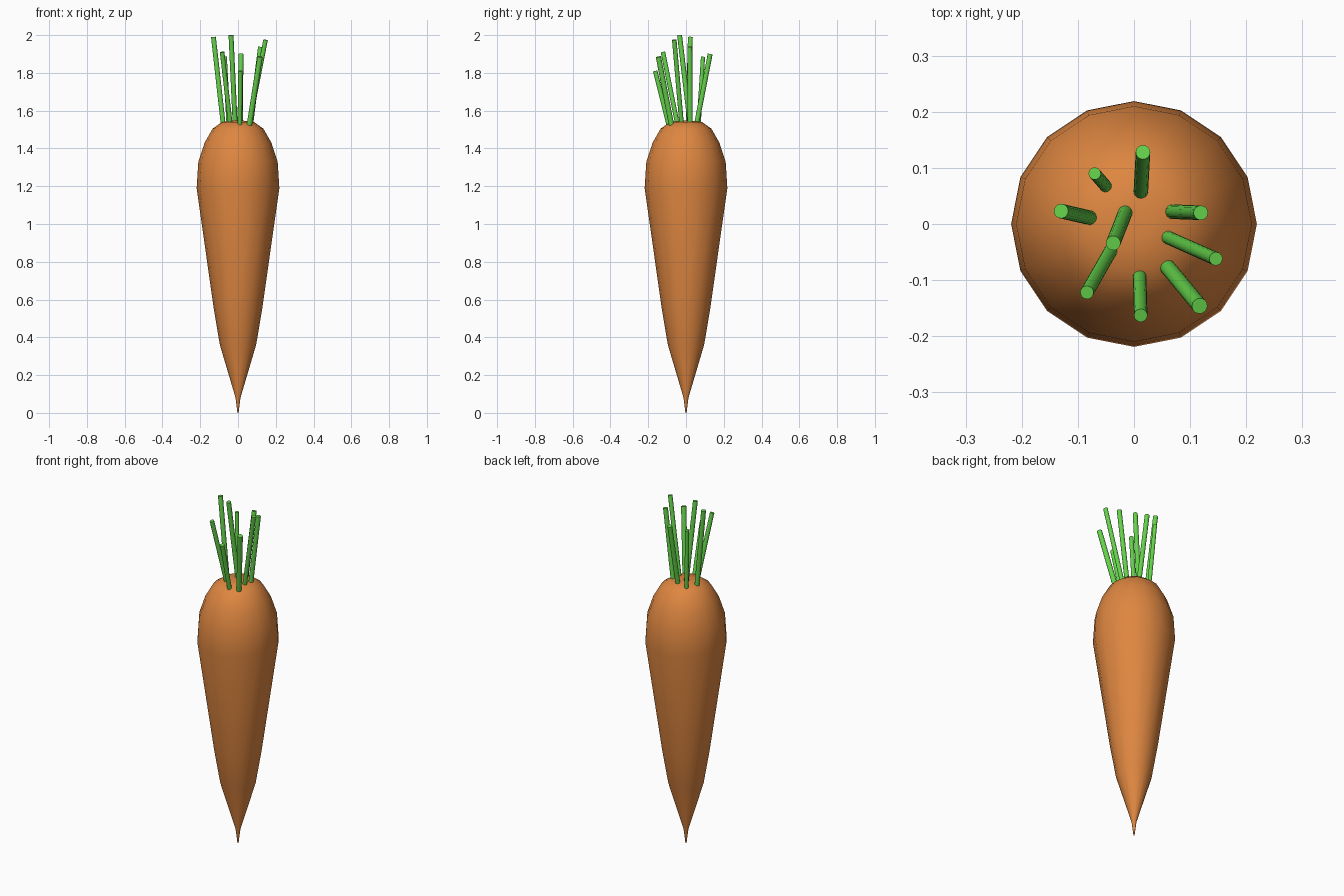
import bpy, bmesh, math
from mathutils import Vector

cube = bpy.data.objects.get("Cube")
if cube:
    bpy.data.objects.remove(cube, do_unlink=True)


def make_material(name, rgb):
    mat = bpy.data.materials.new(name)
    mat.use_nodes = True
    mat.diffuse_color = (*rgb, 1)
    mat.node_tree.nodes["Principled BSDF"].inputs["Base Color"].default_value = (*rgb, 1)
    return mat


def finish(name, bm, mat, angle):
    bmesh.ops.recalc_face_normals(bm, faces=bm.faces)
    mesh = bpy.data.meshes.new(name)
    bm.to_mesh(mesh)
    bm.free()
    mesh.materials.append(mat)
    obj = bpy.data.objects.new(name, mesh)
    bpy.context.collection.objects.link(obj)
    bpy.ops.object.select_all(action='DESELECT')
    obj.select_set(True)
    bpy.context.view_layer.objects.active = obj
    bpy.ops.object.shade_smooth_by_angle(angle=math.radians(angle))


def lathe(name, profile, sides, mat):
    """Turn a (radius, height) profile around z, closing both ends."""
    bm = bmesh.new()
    rings = []
    for r, z in profile:
        rings.append([bm.verts.new((r * math.cos(math.tau * i / sides),
                                    r * math.sin(math.tau * i / sides), z))
                      for i in range(sides)])
    for low, high in zip(rings, rings[1:]):
        for i in range(sides):
            j = (i + 1) % sides
            bm.faces.new((low[i], low[j], high[j], high[i]))
    bm.faces.new(rings[0])
    bm.faces.new(rings[-1])
    finish(name, bm, mat, 60)


def stem(name, base, tip, radius, mat):
    """Straight round stalk between two points."""
    a, b = Vector(base), Vector(tip)
    bm = bmesh.new()
    bmesh.ops.create_cone(bm, cap_ends=True, segments=16, radius1=radius,
                          radius2=radius, depth=(b - a).length)
    turn = (b - a).to_track_quat('Z', 'Y').to_matrix().to_4x4()
    bmesh.ops.transform(bm, matrix=turn, verts=bm.verts)
    bmesh.ops.translate(bm, vec=(a + b) / 2, verts=bm.verts)
    finish(name, bm, mat, 40)


orange = make_material("carrot_orange", (0.73, 0.24, 0.052))
green = make_material("stem_green", (0.13, 0.65, 0.07))

# Tapered root with a thin tip and a rounded crown
lathe("root", [(0.003, 0), (0.013, 0.08), (0.096, 0.36), (0.128, 0.55),
               (0.219, 1.19), (0.21, 1.33), (0.177, 1.43), (0.134, 1.505),
               (0.085, 1.54), (0.03, 1.547)], 16, orange)

# Stalks: base x, y, then tip x, y, z and radius
stalks = [
    (0.012, 0.055, 0.016, 0.128, 1.90, 0.013),
    (-0.050, 0.067, -0.070, 0.090, 1.885, 0.011),
    (-0.078, 0.011, -0.130, 0.023, 1.99, 0.013),
    (0.067, 0.022, 0.119, 0.020, 1.938, 0.013),
    (0.058, -0.023, 0.146, -0.062, 1.975, 0.012),
    (0.060, -0.077, 0.117, -0.146, 1.885, 0.014),
    (0.010, -0.092, 0.012, -0.163, 1.81, 0.012),
    (-0.015, 0.022, -0.037, -0.034, 2.0, 0.013),
    (-0.040, -0.045, -0.084, -0.122, 1.91, 0.012),
]
for n, (bx, by, tx, ty, tz, r) in enumerate(stalks, 1):
    stem(f"stem_{n}", (bx, by, 1.525), (tx, ty, tz), r, green)
